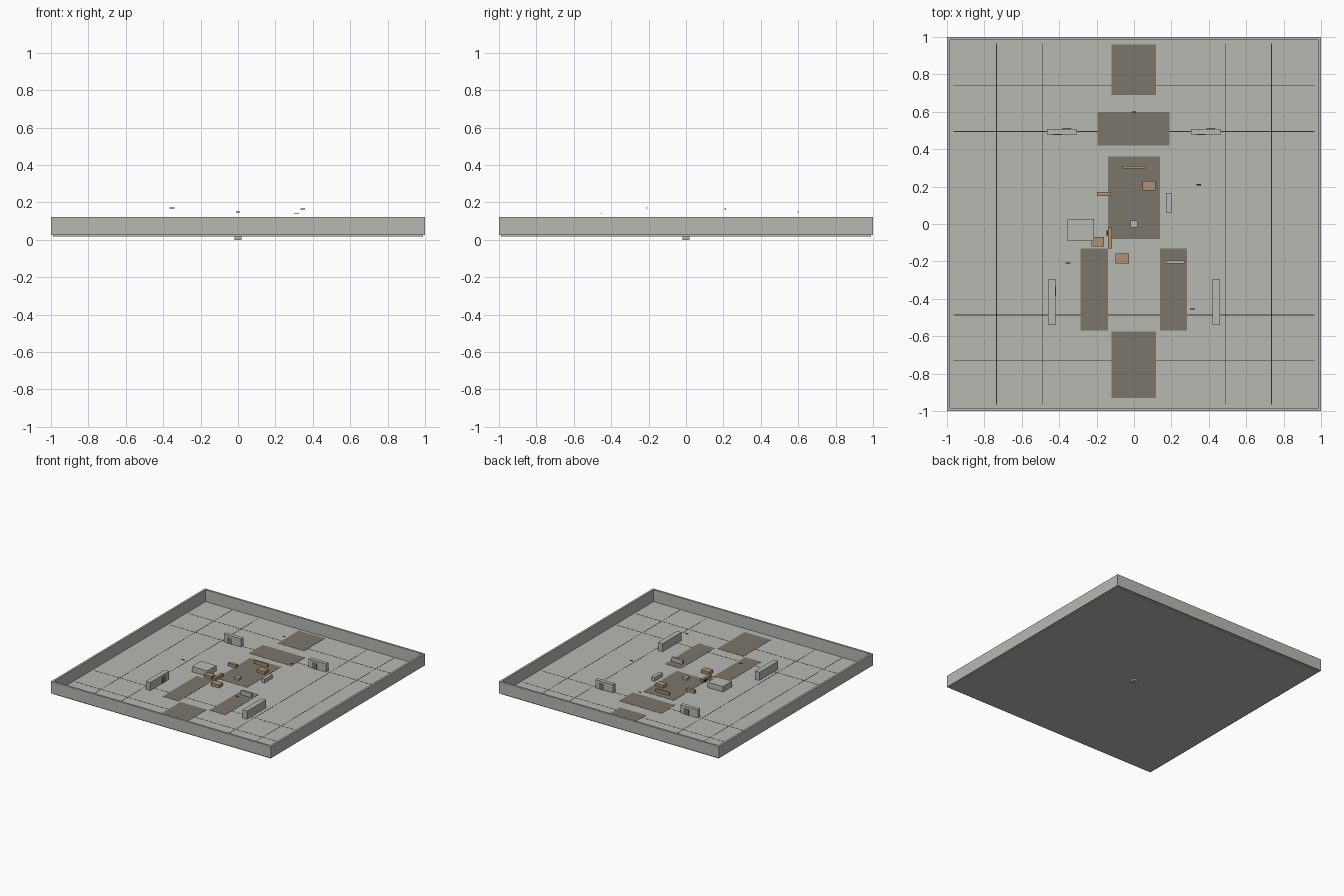
import bpy

cube = bpy.data.objects.get("Cube")
if cube:
    bpy.data.objects.remove(cube, do_unlink=True)


def material(name, r, g, b):
    m = bpy.data.materials.new(name)
    m.use_nodes = True
    m.diffuse_color = (r, g, b, 1)
    m.node_tree.nodes["Principled BSDF"].inputs["Base Color"].default_value = (r, g, b, 1)
    return m


CONCRETE = material("concrete grey", 0.48, 0.48, 0.45)
PATH = material("worn path brown", 0.2, 0.18, 0.145)
WOOD = material("crate wood", 0.42, 0.29, 0.175)
DARK = material("joint black", 0.03, 0.03, 0.03)

FLOOR = 0.025


def box(name, x0, x1, y0, y1, z0, z1, mat):
    """Axis-aligned box given by its limits."""
    bpy.ops.mesh.primitive_cube_add(
        size=1, location=((x0 + x1) / 2, (y0 + y1) / 2, (z0 + z1) / 2))
    ob = bpy.context.object
    ob.name = name
    ob.scale = (x1 - x0, y1 - y0, z1 - z0)
    bpy.ops.object.transform_apply(location=False, rotation=False, scale=True)
    ob.data.materials.append(mat)
    return ob


# Floor slab and the four perimeter walls
box("floor", -0.99, 0.99, -0.99, 0.99, 0.017, FLOOR, CONCRETE)
T = 0.983
for side, s in (("left", 1), ("right", -1)):
    a, b = sorted((s * T, s))
    box(side + "_perimeter_wall", a, b, -1, 1, FLOOR, 0.122, CONCRETE)
for side, s in (("back", 1), ("front", -1)):
    a, b = sorted((s * T, s))
    box(side + "_perimeter_wall", -T, T, a, b, FLOOR, 0.122, CONCRETE)

# Thin joints in the floor
for c in (-0.735, -0.49, 0.49, 0.735):
    box("floor_joint_lengthwise", c - 0.002, c + 0.002, -0.965, 0.965,
        FLOOR, FLOOR + 0.0006, DARK)
    d = c + 0.004
    box("floor_joint_crosswise", -0.965, 0.965, d - 0.002, d + 0.002,
        FLOOR, FLOOR + 0.0006, DARK)

# Worn ground patches
for x0, x1, y0, y1 in (
        (-0.12, 0.117, 0.69, 0.96), (-0.195, 0.19, 0.42, 0.6),
        (-0.14, 0.138, -0.08, 0.36), (-0.285, -0.14, -0.57, -0.13),
        (0.138, 0.283, -0.57, -0.13), (-0.12, 0.117, -0.93, -0.575)):
    box("ground_patch", x0, x1, y0, y1, FLOOR, FLOOR + 0.0015, PATH)

# Mirrored cover walls with a thin panel on each long face
TOP = FLOOR + 0.067
for side, s in (("left", 1), ("right", -1)):
    cx = s * 0.385
    box(side + "_back_cover", cx - 0.079, cx + 0.079, 0.478, 0.509, FLOOR, TOP, CONCRETE)
    cx = s * 0.44
    box(side + "_front_cover", cx - 0.02, cx + 0.02, -0.54, -0.295, FLOOR, TOP, CONCRETE)
for x, y in ((-0.41, 0.478), (0.36, 0.478), (-0.36, 0.51), (0.41, 0.51)):
    box("cover_panel", x - 0.022, x + 0.022, y - 0.002, y + 0.002, FLOOR, TOP - 0.02, PATH)
box("side_cover_panel", -0.421, -0.418, -0.385, -0.335, FLOOR, TOP - 0.02, PATH)

# Concrete blocks in the middle
box("large_block", -0.355, -0.215, -0.09, 0.027, FLOOR, 0.07, CONCRETE)
box("low_barrier", 0.17, 0.27, -0.212, -0.195, FLOOR, 0.06, CONCRETE)
box("short_barrier", 0.17, 0.2, 0.06, 0.165, FLOOR, 0.055, CONCRETE)
box("centre_post", -0.018, 0.018, -0.018, 0.018, 0, 0.045, CONCRETE)

# Wooden crates
for x0, x1, y0, y1 in (
        (0.045, 0.115, 0.18, 0.23), (-0.062, 0.062, 0.297, 0.31),
        (-0.197, -0.122, 0.15, 0.172), (-0.14, -0.118, -0.13, -0.02),
        (-0.227, -0.16, -0.12, -0.07), (-0.1, -0.026, -0.21, -0.157)):
    box("wooden_crate", x0, x1, y0, y1, FLOOR, 0.05, WOOD)
box("crate_clip", -0.146, -0.14, -0.062, -0.035, FLOOR, 0.04, DARK)

# Small markers hovering over the floor
for x, y, z, w in ((-0.353, -0.208, 0.17, 0.013), (0.347, 0.21, 0.165, 0.012),
                   (0, 0.598, 0.148, 0.01), (0.312, -0.455, 0.142, 0.013)):
    box("hover_marker", x - w, x + w, y - 0.003, y + 0.003, z - 0.002, z + 0.002, DARK)
